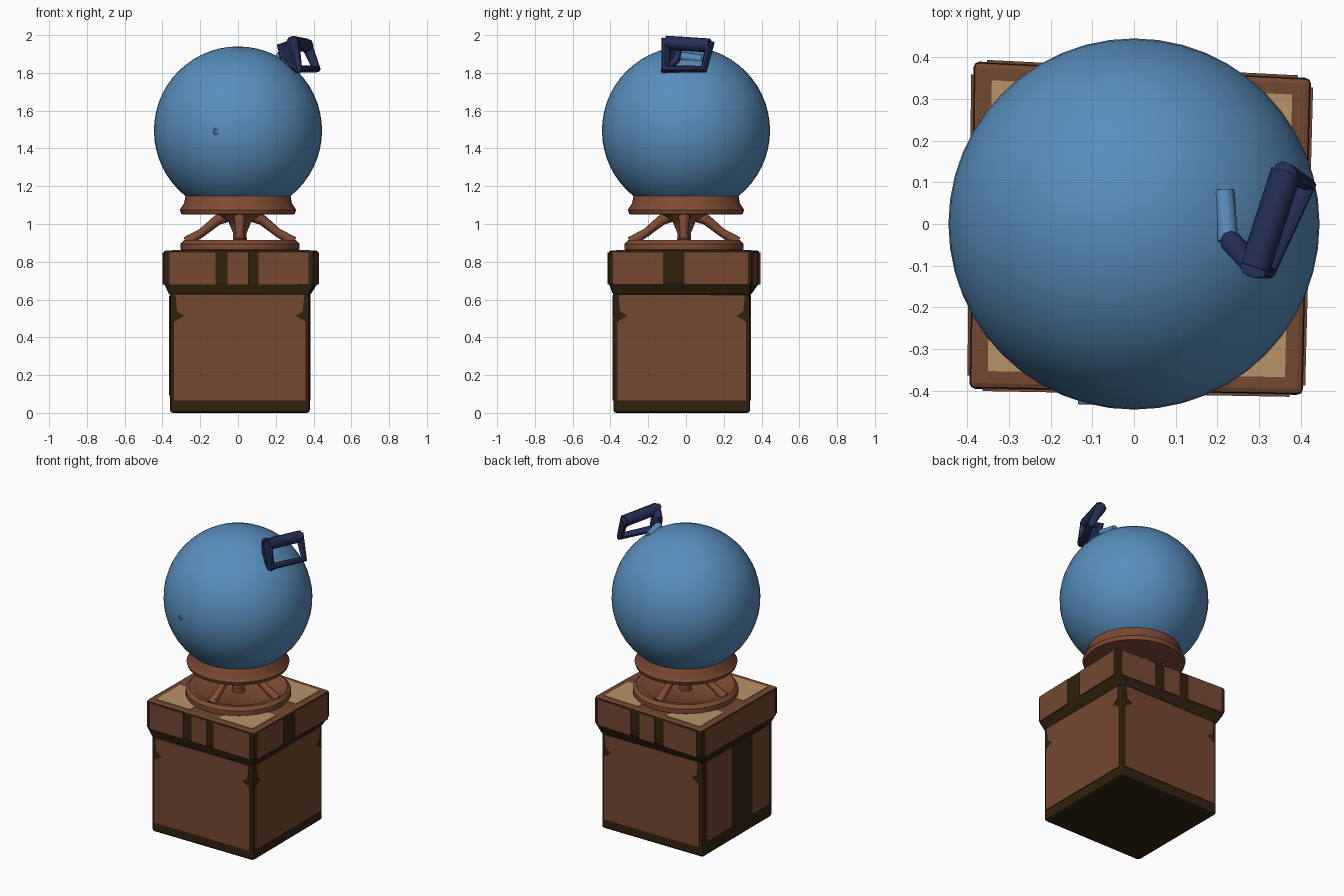
import bpy, bmesh, math
from mathutils import Vector

if "Cube" in bpy.data.objects:
    bpy.data.objects.remove(bpy.data.objects["Cube"], do_unlink=True)


def material(name, rgb):
    linear = [((c / 255 + 0.055) / 1.055) ** 2.4 for c in rgb] + [1]
    m = bpy.data.materials.new(name)
    m.use_nodes = True
    m.diffuse_color = linear
    bsdf = next(n for n in m.node_tree.nodes if n.type == "BSDF_PRINCIPLED")
    bsdf.inputs["Base Color"].default_value = linear
    return m


BROWN = material("box brown", (116, 71, 50))
RUST = material("stand brown", (127, 75, 52))
DARK = material("dark trim", (48, 34, 14))
TAN = material("lid tan", (184, 147, 105))
BLUE = material("ball blue", (88, 142, 188))
NAVY = material("clasp navy", (36, 46, 85))


def add(name, bm, *mats):
    bmesh.ops.recalc_face_normals(bm, faces=bm.faces)
    me = bpy.data.meshes.new(name)
    bm.to_mesh(me)
    bm.free()
    for m in mats:
        me.materials.append(m)
    ob = bpy.data.objects.new(name, me)
    bpy.context.collection.objects.link(ob)
    return ob


def smooth(ob, degrees=40):
    bpy.ops.object.select_all(action="DESELECT")
    ob.select_set(True)
    bpy.context.view_layer.objects.active = ob
    bpy.ops.object.shade_smooth_by_angle(angle=math.radians(degrees))


def loft(name, rings, *mats):
    """Closed solid through a stack of rings of 3D points."""
    bm = bmesh.new()
    loops = [[bm.verts.new(p) for p in ring] for ring in rings]
    n = len(loops[0])
    for lo, hi in zip(loops, loops[1:]):
        for i in range(n):
            j = (i + 1) % n
            bm.faces.new((lo[i], lo[j], hi[j], hi[i]))
    bm.faces.new(loops[0][::-1])
    bm.faces.new(loops[-1])
    return add(name, bm, *mats)


def lathe(name, profile, mat, centre=(0, 0), sides=40):
    rings = [[(centre[0] + r * math.cos(math.tau * i / sides),
               centre[1] + r * math.sin(math.tau * i / sides), z)
              for i in range(sides)] for r, z in profile]
    ob = loft(name, rings, mat)
    smooth(ob)
    return ob


def plate(name, points, normal, mat, thick=0.007):
    """Thin polygon plate, sunk slightly into its support."""
    n = Vector(normal).normalized()
    return loft(name, [[Vector(p) + n * d for p in points]
                       for d in (-0.002, thick - 0.002)], mat)


def wall(name, corners, side, z0, z1, outline, mat):
    """Plate on one side of a four-cornered box; outline is in 0..1."""
    a, b = Vector(corners[side]), Vector(corners[(side + 1) % 4])
    d = b - a
    pts = [(*a.lerp(b, u), z0 + (z1 - z0) * v) for u, v in outline]
    plate(name, pts, (d.y, -d.x, 0), mat)


def rect(u0, u1, v0, v1):
    return [(u0, v0), (u1, v0), (u1, v1), (u0, v1)]


def tube(name, points, mat, depth, cyclic=False, radii=None):
    cu = bpy.data.curves.new(name, "CURVE")
    cu.dimensions = "3D"
    cu.bevel_depth = depth
    cu.bevel_resolution = 2
    cu.use_fill_caps = True
    sp = cu.splines.new("POLY")
    sp.points.add(len(points) - 1)
    for i, p in enumerate(points):
        sp.points[i].co = (*p, 1)
        sp.points[i].radius = radii[i] if radii else 1
    sp.use_cyclic_u = cyclic
    cu.materials.append(mat)
    ob = bpy.data.objects.new(name, cu)
    bpy.context.collection.objects.link(ob)
    bpy.ops.object.select_all(action="DESELECT")
    ob.select_set(True)
    bpy.context.view_layer.objects.active = ob
    bpy.ops.object.convert(target="MESH")
    smooth(bpy.context.object, 50)


def ring_at(corners, z, scale=1):
    return [(x * scale, y * scale, z) for x, y in corners]


def bevel(ob, width):
    mod = ob.modifiers.new("soft edges", "BEVEL")
    mod.width = width
    mod.segments = 2
    mod.limit_method = "ANGLE"


# Corner order: front right of model, front left, back left, back right
BODY = [(-0.36, -0.385), (0.38, -0.385), (0.38, 0.34), (-0.36, 0.34)]
LID = [(-0.395, -0.395), (0.405, -0.41), (0.425, 0.35), (-0.385, 0.39)]
SIDES = ["front", "left", "back", "right"]

# Box body with notched panels in a dark frame
body = loft("box_body", [ring_at(BODY, 0), ring_at(BODY, 0.65)], DARK)
bevel(body, 0.015)
half = [(0.97, 0.1), (0.97, 0.74), (0.9, 0.79), (0.95, 0.83), (0.96, 0.96)]
notched = half + [(1 - u, v) for u, v in reversed(half)]
for side in range(3):
    wall(SIDES[side] + "_panel", BODY, side, 0, 0.65, notched, BROWN)
for u0, u1 in ((0.05, 0.42), (0.7, 0.95)):
    wall("right_panel", BODY, 3, 0, 0.65, rect(u0, u1, 0.14, 0.95), BROWN)

# Lid: dark sides and flare, brown top
lid = loft("box_lid", [ring_at(BODY, 0.62), ring_at(LID, 0.69),
                       ring_at(LID, 0.86)], DARK, BROWN)
for f in lid.data.polygons:
    f.material_index = int(f.normal.z > 0.9)
bevel(lid, 0.014)

# Lid side panels, leaving the dark straps between them
straps = [[(0.04, 0.345), (0.425, 0.565), (0.63, 0.96)],
          [(0.03, 0.38), (0.53, 0.97)],
          [(0.04, 0.345), (0.43, 0.57), (0.65, 0.96)],
          [(0.04, 0.96)]]
for side, spans in enumerate(straps):
    for u0, u1 in spans:
        wall(SIDES[side] + "_lid_panel", LID, side, 0.68, 0.85,
             rect(u0, u1, 0, 1), BROWN)

# Tan patches in the corners of the lid top
c = [Vector((x, y, 0.86)) for x, y in LID]
for u in (0.055, 0.63):
    for v in (0.055, 0.63):
        pts = [c[0].lerp(c[1], s).lerp(c[3].lerp(c[2], s), t)
               for s, t in rect(u, u + 0.315, v, v + 0.315)]
        plate("lid_corner_patch", pts, (0, 0, 1), TAN, 0.005)

# Stand: foot, spreading legs, hub and cup
FOOT = (0.01, -0.01)
lathe("stand_foot", [(0.29, 0.85), (0.315, 0.865), (0.315, 0.895), (0.295, 0.915),
                     (0.26, 0.91), (0.23, 0.885)], RUST, FOOT)
lathe("stand_hub", [(0.04, 0.87), (0.035, 0.95), (0.06, 1.01), (0.13, 1.06)], RUST, FOOT)
for k in range(4):
    a = math.tau * k / 4
    path = [(FOOT[0] + r * math.cos(a), FOOT[1] + r * math.sin(a), z)
            for r, z in ((0.06, 1.05), (0.12, 1.02), (0.2, 0.955), (0.285, 0.905))]
    tube("stand_leg", path, RUST, 0.025, radii=[1.5, 1.1, 0.9, 1.1])
lathe("stand_cup", [(0.27, 1.05), (0.3, 1.052), (0.308, 1.075), (0.285, 1.11),
                    (0.278, 1.15), (0.268, 1.165), (0.2, 1.165)], RUST)

# Ball
bm = bmesh.new()
bmesh.ops.create_uvsphere(bm, u_segments=48, v_segments=28, radius=0.445)
bmesh.ops.translate(bm, verts=bm.verts, vec=(0, 0, 1.495))
smooth(add("ball", bm, BLUE))
tube("ball_top_bump", [(0.215, 0.08, 1.87), (0.22, 0.02, 1.88), (0.225, -0.04, 1.89)],
     BLUE, 0.025)
tube("ball_front_eyelet",
     [(-0.117 + 0.013 * math.cos(math.tau * i / 8), -0.428,
       1.49 + 0.013 * math.sin(math.tau * i / 8)) for i in range(8)],
     BLUE, 0.005, cyclic=True)

# Clasp: open frame with a solid cheek joining it to the ball
frame = [(0.29, -0.105, 1.96), (0.365, 0.125, 1.945),
         (0.415, 0.095, 1.82), (0.315, -0.11, 1.82)]
tube("clasp_frame", frame, NAVY, 0.028, True, [1.3, 1.1, 0.8, 0.95])
tube("clasp_top_bar", frame[:2], NAVY, 0.037)
cheek = [frame[0], frame[3], (0.25, -0.06, 1.86), (0.23, -0.04, 1.94)]
tube("clasp_cheek_rim", cheek, NAVY, 0.026, True)
plate("clasp_cheek", cheek, (-0.6, -0.8, 0), NAVY, 0.02)
